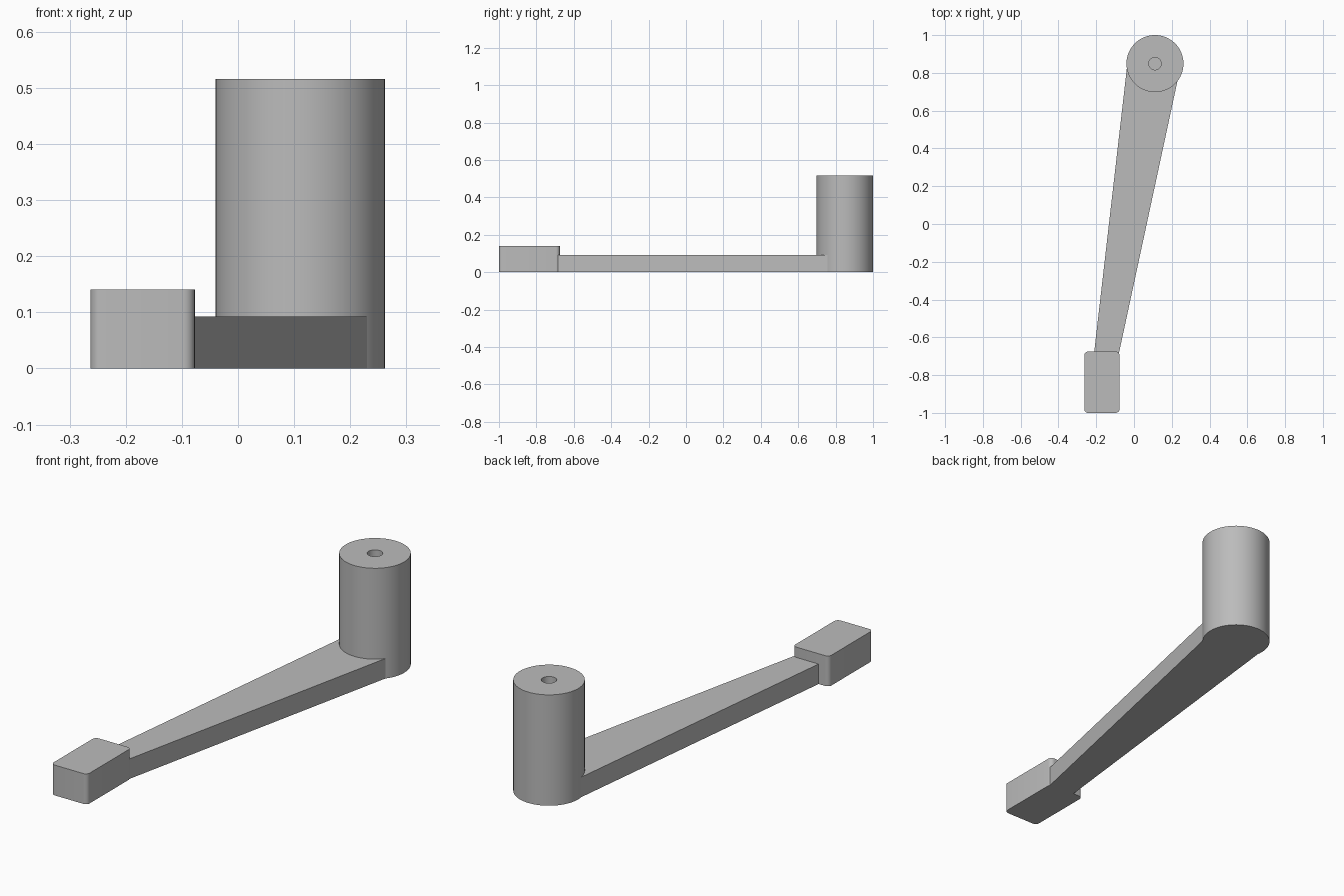
import bpy, bmesh, math
from mathutils import Matrix, Vector

old = bpy.data.objects.get("Cube")
if old:
    bpy.data.objects.remove(old, do_unlink=True)

# Single grey finish
grey = bpy.data.materials.new("plain_grey")
grey.use_nodes = True
colour = (0.5, 0.5, 0.5, 1)
grey.diffuse_color = colour
grey.node_tree.nodes["Principled BSDF"].inputs["Base Color"].default_value = colour


def finish(name, bm):
    bmesh.ops.recalc_face_normals(bm, faces=bm.faces)
    mesh = bpy.data.meshes.new(name)
    bm.to_mesh(mesh)
    bm.free()
    mesh.materials.append(grey)
    obj = bpy.data.objects.new(name, mesh)
    bpy.context.collection.objects.link(obj)
    bpy.ops.object.select_all(action='DESELECT')
    bpy.context.view_layer.objects.active = obj
    obj.select_set(True)
    bpy.ops.object.shade_smooth_by_angle(angle=math.radians(30))
    return obj


def prism(name, outline, height):
    bm = bmesh.new()
    base = bm.faces.new([bm.verts.new((x, y, 0)) for x, y in outline])
    top = bmesh.ops.extrude_face_region(bm, geom=[base])["geom"]
    bmesh.ops.translate(bm, vec=(0, 0, height),
                        verts=[v for v in top if isinstance(v, bmesh.types.BMVert)])
    return finish(name, bm)


def rounded_rectangle(x0, x1, y0, y1, r, steps=6):
    corners = [(x1 - r, y1 - r), (x0 + r, y1 - r), (x0 + r, y0 + r), (x1 - r, y0 + r)]
    return [(cx + r * math.cos(a), cy + r * math.sin(a))
            for i, (cx, cy) in enumerate(corners)
            for a in [math.pi / 2 * (i + k / steps) for k in range(steps + 1)]]


# Upright post with a blind hole, spun from a half profile
post_height, post_radius, hole_radius, hole_floor = 0.516, 0.151, 0.033, 0.2
profile = [(0, 0), (post_radius, 0), (post_radius, post_height),
           (hole_radius, post_height), (hole_radius, hole_floor), (0, hole_floor)]
bm = bmesh.new()
verts = [bm.verts.new((r, 0, z)) for r, z in profile]
edges = [bm.edges.new(pair) for pair in zip(verts, verts[1:])]
bmesh.ops.spin(bm, geom=verts + edges, cent=(0, 0, 0), axis=(0, 0, 1),
               angle=math.tau, steps=64)
bmesh.ops.remove_doubles(bm, verts=bm.verts, dist=0.0001)
bmesh.ops.transform(bm, matrix=Matrix.Translation(Vector((0.111, 0.849, 0))), verts=bm.verts)
finish("post", bm)

# Tapered arm, its ends buried in the post and the block
prism("arm", [(-0.219, -0.75), (-0.094, -0.75), (0.235, 0.78), (-0.035, 0.849)], 0.093)

# End block with rounded upright edges
prism("end_block", rounded_rectangle(-0.263, -0.077, -1, -0.675, 0.02), 0.141)
